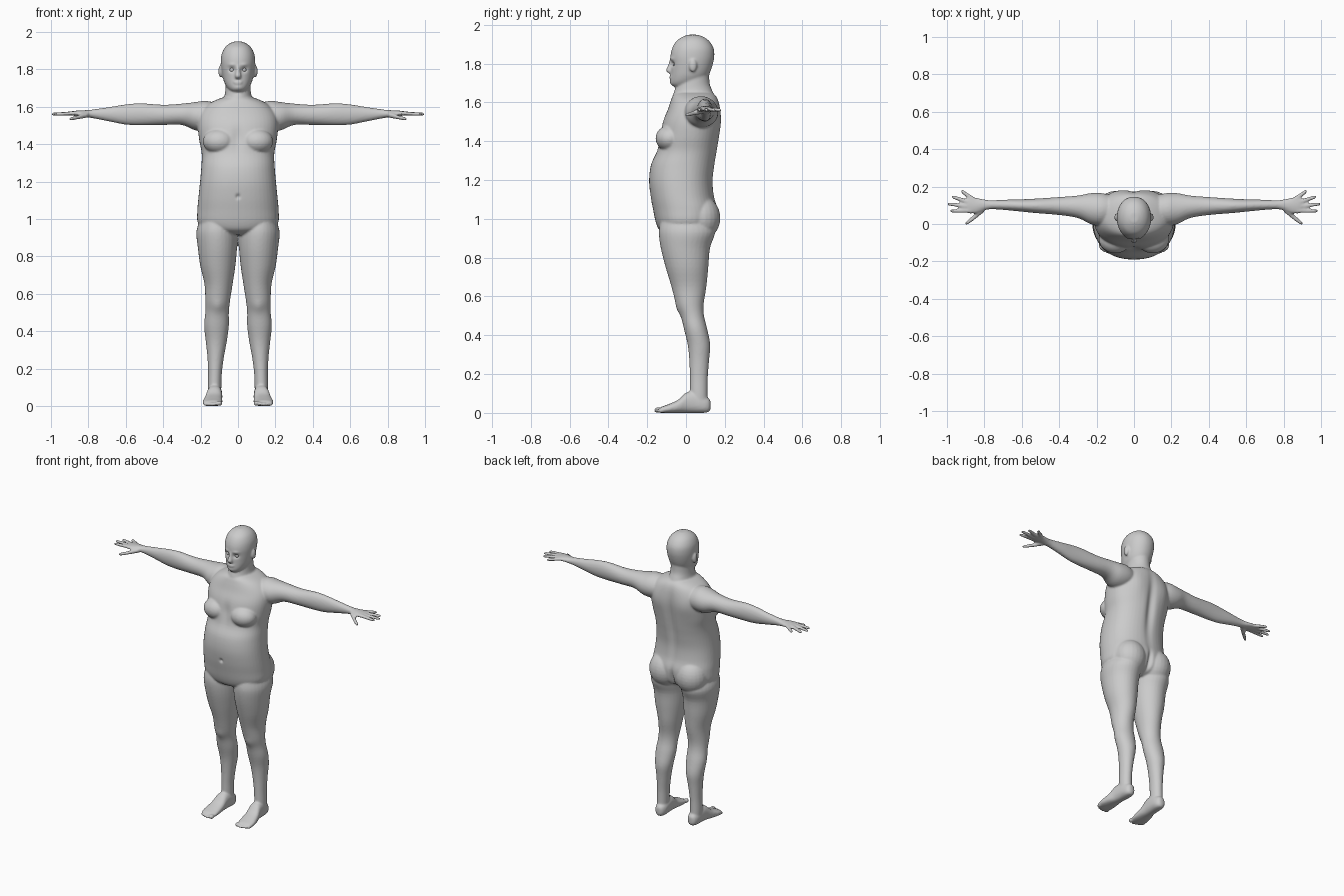
import bpy, bmesh
from math import sin, cos, pi, exp, copysign
from mathutils import Vector, Matrix

bm = bmesh.new()


def smooth_path(rows, steps=4):
    """Catmull-Rom resampling of section rows."""
    out = []
    for i in range(len(rows) - 1):
        a, b, c, d = (rows[max(0, min(len(rows) - 1, i + k))] for k in (-1, 0, 1, 2))
        for s in range(steps):
            t = s / steps
            out.append([0.5 * (2 * q + (r - p) * t + (2 * p - 5 * q + 4 * r - s4) * t * t
                               + (3 * q - p - 3 * r + s4) * t ** 3)
                        for p, q, r, s4 in zip(a, b, c, d)])
    return out + [list(rows[-1])]


def loft(axis, rows, side=1, power=2.0, n=32):
    """Closed tube; rows are (position, centre u, centre v, radius u, radius v)."""
    rings = []
    for p, cu, cv, ru, rv in smooth_path(rows):
        ring = []
        for k in range(n):
            a = 2 * pi * k / n
            u = cu + ru * copysign(abs(cos(a)) ** (2 / power), cos(a))
            v = cv + rv * copysign(abs(sin(a)) ** (2 / power), sin(a))
            co = {'x': (p, u, v), 'y': (u, p, v), 'z': (u, v, p)}[axis]
            ring.append(bm.verts.new((co[0] * side, co[1], co[2])))
        rings.append(ring)
    for r0, r1 in zip(rings, rings[1:]):
        for k in range(n):
            bm.faces.new((r0[k], r0[(k + 1) % n], r1[(k + 1) % n], r1[k]))
    bm.faces.new(rings[0])
    bm.faces.new(rings[-1])


def trunk(rows, power=2.0):
    """Central part; rows are (z, half width, front y, back y)."""
    loft('z', [(z, 0, (f + b) / 2, w, (b - f) / 2) for z, w, f, b in rows], 1, power, 48)


def ball(centre, size, side=1):
    m = Matrix.Translation((centre[0] * side, centre[1], centre[2])) @ Matrix.Diagonal((*size, 1))
    bmesh.ops.create_uvsphere(bm, u_segments=24, v_segments=16, radius=1, matrix=m)


# torso
trunk([(.915, .06, -.09, .08), (.94, .17, -.135, .13), (.98, .215, -.155, .155), (1.05, .217, -.17, .162),
       (1.12, .211, -.183, .145), (1.2, .203, -.19, .14), (1.28, .196, -.18, .15), (1.35, .194, -.15, .162),
       (1.42, .207, -.138, .172), (1.5, .215, -.12, .18), (1.56, .205, -.095, .178), (1.61, .165, -.078, .168),
       (1.64, .11, -.065, .15), (1.655, .06, -.04, .12)], 2.25)
# neck
trunk([(1.58, .09, -.06, .15), (1.63, .085, -.066, .148), (1.66, .072, -.06, .137),
       (1.70, .067, -.045, .122), (1.77, .065, -.02, .12)])
# head
trunk([(1.682, .03, -.062, .0), (1.692, .047, -.076, .05), (1.71, .063, -.08, .09), (1.735, .075, -.079, .112),
       (1.76, .082, -.078, .126), (1.8, .089, -.078, .139), (1.84, .092, -.08, .146), (1.88, .088, -.071, .142),
       (1.915, .072, -.051, .121), (1.937, .048, -.02, .092), (1.949, .02, .01, .06)], 2.1)
# nose and lips
loft('z', [(1.825, 0, -.074, .008, .008), (1.79, 0, -.082, .011, .012), (1.765, 0, -.087, .017, .016),
           (1.752, 0, -.082, .014, .01)])
ball((0, -.077, 1.733), (.024, .010, .006))
ball((0, -.076, 1.724), (.02, .010, .006))

for s in (1, -1):
    # ear, breast, buttock, eye
    ball((.093, .036, 1.79), (.012, .02, .034), s)
    ball((.1, -.082, 1.415), (.088, .075, .068), s)
    ball((.098, .075, 1.005), (.105, .102, .115), s)
    # leg
    loft('z', [(.99, .115, .0, .09, .13), (.93, .113, .005, .11, .145), (.85, .11, -.003, .105, .127),
               (.75, .108, .005, .094, .11), (.65, .104, .015, .075, .09), (.56, .109, .02, .066, .071),
               (.5, .112, .033, .063, .06), (.43, .115, .05, .066, .06), (.35, .116, .067, .057, .058),
               (.27, .119, .068, .045, .051), (.18, .123, .066, .037, .046), (.1, .125, .066, .036, .045),
               (.04, .125, .07, .034, .042)], s)
    # foot
    loft('y', [(.127, .122, .04, .012, .02), (.117, .122, .04, .027, .035), (.09, .122, .044, .037, .044),
               (.04, .124, .055, .04, .055), (0, .127, .052, .042, .052), (-.04, .132, .034, .048, .034),
               (-.09, .136, .022, .053, .023), (-.125, .136, .016, .05, .016), (-.135, .136, .014, .045, .012)],
         s, 2.4)
    # toes
    for x, y, r in ((.099, -.143, .015), (.122, -.145, .01), (.141, -.14, .01), (.159, -.132, .01),
                    (.175, -.122, .01)):
        ball((x, y, r), (r, .02, r), s)
    # arm
    loft('x', [(.1, .08, 1.555, .06, .06), (.17, .078, 1.552, .085, .08), (.23, .082, 1.55, .083, .075),
               (.3, .092, 1.56, .06, .057), (.4, .096, 1.557, .048, .054), (.52, .097, 1.56, .039, .059),
               (.6, .099, 1.559, .033, .054), (.68, .102, 1.56, .028, .04), (.76, .103, 1.562, .024, .026),
               (.8, .102, 1.563, .029, .02), (.84, .099, 1.565, .041, .016), (.88, .1, 1.565, .045, .013),
               (.895, .102, 1.565, .036, .01)], s)
    # fingers: base x, base y, tip x, tip y
    for bx, by, tx, ty in ((.87, .07, .984, .07), (.875, .092, .998, .108), (.87, .112, .975, .147),
                           (.85, .125, .924, .177)):
        slant = 1 + .6 * abs((ty - by) / (tx - bx))
        loft('x', [(bx + (tx - bx) * t, by + (ty - by) * t, 1.566 - .006 * t, r * slant, r)
                   for t, r in ((0, .011), (.35, .0105), (.7, .0095), (.95, .008), (1, .004))], s, n=16)
    # thumb
    loft('x', [(.8, .085, 1.558, .02, .014), (.83, .06, 1.551, .019, .014), (.86, .032, 1.543, .015, .011),
               (.89, .009, 1.537, .012, .01), (.902, .001, 1.535, .007, .006)], s, n=16)

# fuse everything into one skin
bmesh.ops.recalc_face_normals(bm, faces=bm.faces)
raw = bpy.data.meshes.new("body_parts")
bm.to_mesh(raw)
bm.free()
body = bpy.data.objects.new("human_body", raw)
bpy.context.collection.objects.link(body)
remesh = body.modifiers.new("fuse", 'REMESH')
remesh.mode = 'VOXEL'
remesh.voxel_size = .0062
soft = body.modifiers.new("soften", 'SMOOTH')
soft.factor = .5
soft.iterations = 5
deps = bpy.context.evaluated_depsgraph_get()
skin = bpy.data.meshes.new_from_object(body.evaluated_get(deps))
body.modifiers.clear()
body.data = skin

# sculpted details: centre, radii, y push (mirrored in x)
dents = [((.032, -.075, 1.798), (.017, .03, .012), .013),     # eye sockets
         ((.035, -.075, 1.825), (.02, .03, .008), -.005),     # brows
         ((0, -.08, 1.703), (.018, .03, .010), -.004),        # chin
         ((0, -.18, 1.12), (.010, .03, .012), .012),          # navel
         ((0, .17, 1.35), (.028, .06, .20), -.018),           # spine
         ((0, .17, .97), (.014, .06, .07), -.022),            # cleft
         ((.11, .18, 1.5), (.06, .05, .08), .008),            # shoulder blades
         ((0, -.14, 1.43), (.03, .06, .06), .010),            # breastbone
         ((.108, -.045, .53), (.03, .04, .035), -.006)]       # knees
for v in skin.vertices:
    x, y, z = v.co
    for c, r, push in dents:
        q = ((abs(x) - c[0]) / r[0]) ** 2 + ((y - c[1]) / r[1]) ** 2 + ((z - c[2]) / r[2]) ** 2
        if q < 9:
            v.co.y += push * exp(-q)
    v.co.z = max(v.co.z, 0)

# eyes
for s, name in ((1, "left_eye"), (-1, "right_eye")):
    bpy.ops.mesh.primitive_uv_sphere_add(segments=20, ring_count=12, radius=.013,
                                         location=(.032 * s, -.055, 1.798))
    bpy.context.object.name = name
    bpy.ops.object.shade_smooth()

bpy.ops.object.select_all(action='DESELECT')
body.select_set(True)
bpy.context.view_layer.objects.active = body
bpy.ops.object.shade_smooth()
